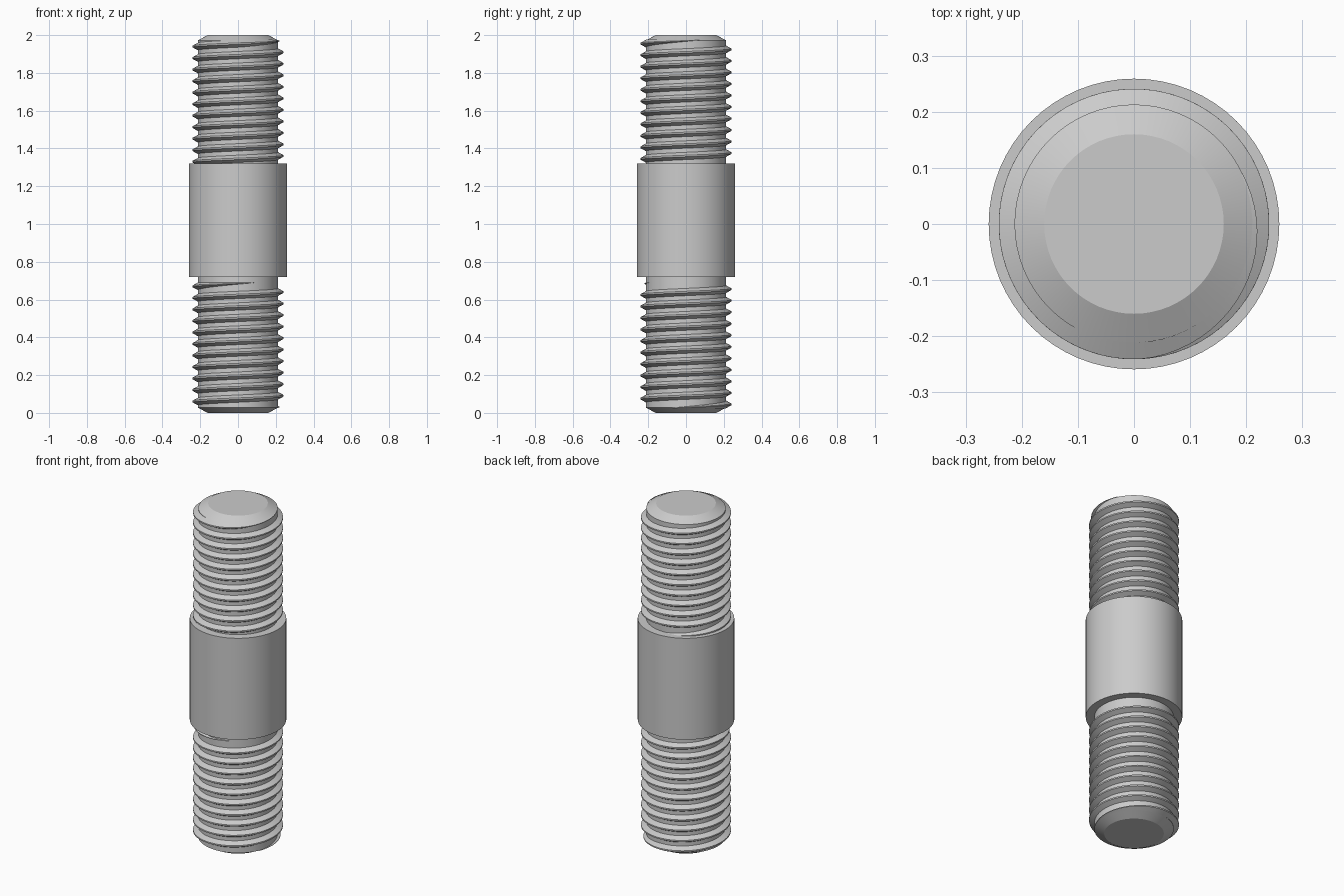
import bpy, bmesh, math
from mathutils import Matrix

cube = bpy.data.objects.get("Cube")
if cube:
    bpy.data.objects.remove(cube)

ROOT, CREST, PITCH = 0.213, 0.241, 0.061
SEGMENTS = 64

steel = bpy.data.materials.new("grey steel")
steel.use_nodes = True
colour = (0.6, 0.6, 0.6, 1)
steel.diffuse_color = colour
steel.node_tree.nodes["Principled BSDF"].inputs["Base Color"].default_value = colour


def finish(name, bm, turn=Matrix.Identity(4), shift=0):
    """Turn a bmesh into a smooth, sharp-edged steel object."""
    bmesh.ops.transform(bm, matrix=Matrix.Translation((0, 0, shift)) @ turn, verts=bm.verts)
    bmesh.ops.recalc_face_normals(bm, faces=bm.faces)
    mesh = bpy.data.meshes.new(name)
    bm.to_mesh(mesh)
    bm.free()
    mesh.materials.append(steel)
    obj = bpy.data.objects.new(name, mesh)
    bpy.context.collection.objects.link(obj)
    bpy.ops.object.select_all(action='DESELECT')
    obj.select_set(True)
    bpy.context.view_layer.objects.active = obj
    bpy.ops.object.shade_smooth_by_angle(angle=math.radians(25))


def lathe(profile):
    """Stack rings of (radius, z) and close both ends."""
    bm = bmesh.new()
    rings = []
    for r, z in profile:
        rings.append([bm.verts.new((r * math.cos(a), r * math.sin(a), z))
                      for a in (math.tau * i / SEGMENTS for i in range(SEGMENTS))])
    for low, high in zip(rings, rings[1:]):
        for i in range(SEGMENTS):
            j = (i + 1) % SEGMENTS
            bm.faces.new((low[i], low[j], high[j], high[i]))
    bm.faces.new(rings[0])
    bm.faces.new(rings[-1])
    return bm


def thread():
    """Right-hand helical ridge winding down from the free end, faded at both ends."""
    bm = bmesh.new()
    start, turns, fade = math.radians(25), 10.9, 110 / 360
    steps = int(turns * SEGMENTS)
    rows = []
    for i in range(steps + 1):
        t = turns * i / steps
        a = start - math.tau * t
        z = 0.9745 - PITCH * t
        grow = max(0.02, min(1, t / fade, (turns - t) / fade))
        crest = ROOT + (CREST - ROOT) * grow
        flat = 0.004 * grow
        foot = 0.0205 * grow
        section = ((ROOT - 0.002, -foot), (crest, -flat), (crest, flat), (ROOT - 0.002, foot))
        rows.append([bm.verts.new((r * math.cos(a), r * math.sin(a), z + dz))
                     for r, dz in section])
    for p, q in zip(rows, rows[1:]):
        for k in range(4):
            n = (k + 1) % 4
            bm.faces.new((p[k], p[n], q[n], q[k]))
    bm.faces.new(rows[0])
    bm.faces.new(rows[-1])
    return bm


# Plain collar in the middle
finish("collar", lathe([(0.259, 0.72), (0.259, 1.32)]))

# Chamfered shanks and their threads; the lower end is the upper one turned over
flip = Matrix.Rotation(math.pi, 4, 'X')
for side, turn, inner in (("upper", Matrix.Identity(4), 0.3), ("lower", flip, 0.26)):
    finish(side + "_shank", lathe([(ROOT, inner), (ROOT, 0.972), (0.16, 1)]), turn, 1)
    finish(side + "_thread", thread(), turn, 1)
